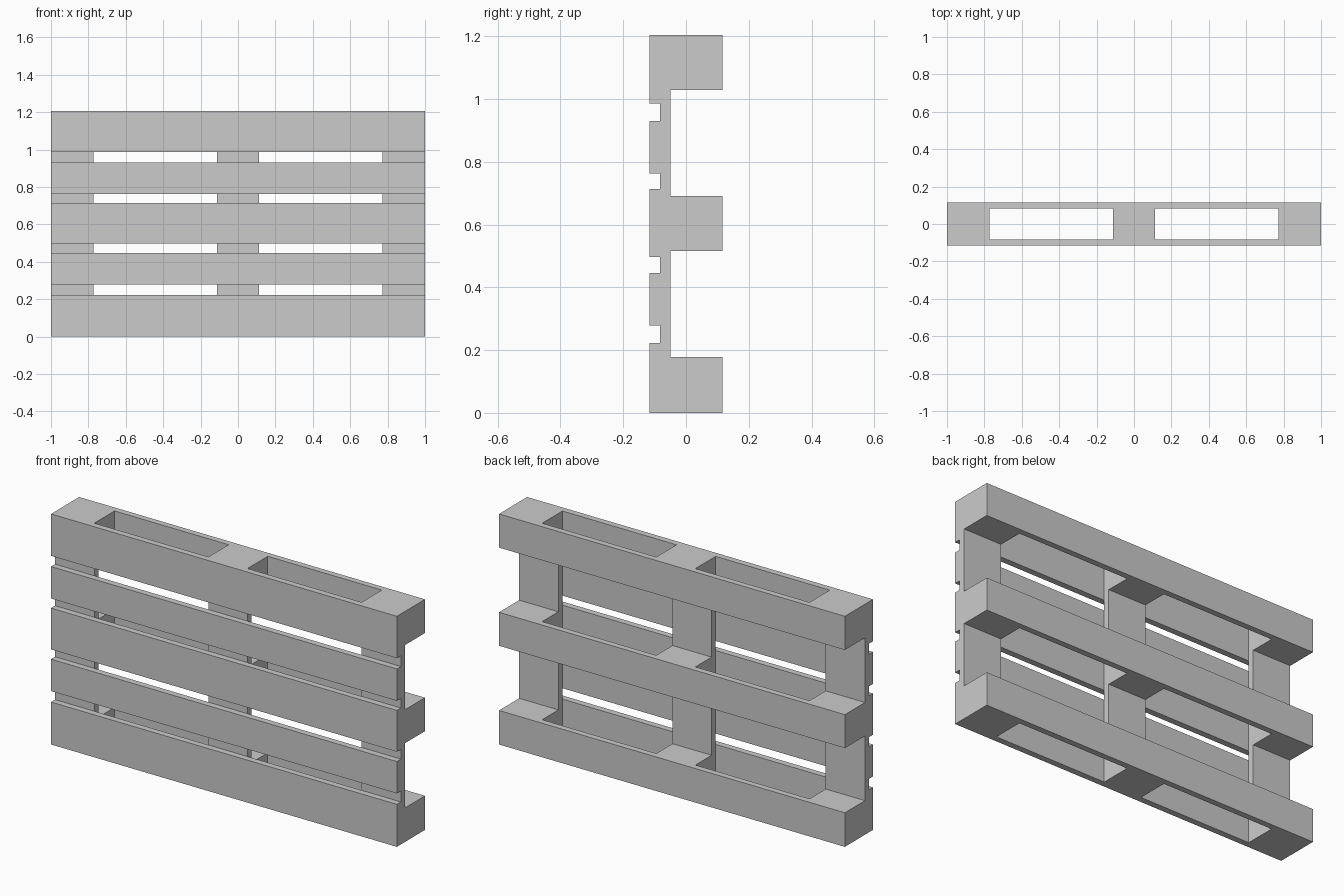
import bpy

if "Cube" in bpy.data.objects:
    bpy.data.objects.remove(bpy.data.objects["Cube"])


def box(name, x, y, z):
    """Add a box spanning the given (min, max) ranges."""
    bpy.ops.mesh.primitive_cube_add(
        size=1, location=[(a + b) / 2 for a, b in (x, y, z)])
    ob = bpy.context.object
    ob.name = name
    ob.scale = [b - a for a, b in (x, y, z)]
    bpy.ops.object.transform_apply(location=False, rotation=False, scale=True)
    return ob


FULL = (-1.0, 1.0)
COLUMNS = [(-1.0, -0.773), (-0.113, 0.113), (0.773, 1.0)]
ROWS = [(0.0, 0.178), (0.516, 0.691), (1.029, 1.205)]
DECK = [(0.0, 0.222), (0.279, 0.446), (0.497, 0.713), (0.763, 0.93), (0.986, 1.205)]

# Front deck boards
for i, z in enumerate(DECK):
    box(f"deck_board_{i + 1}", FULL, (-0.116, -0.083), z)

# Upright cross boards behind the deck
for i, x in enumerate(COLUMNS):
    box(f"cross_board_{i + 1}", x, (-0.083, -0.05), (0.0, 1.205))

# Spacer blocks and rear skid boards
for j, z in enumerate(ROWS):
    for i, x in enumerate(COLUMNS):
        box(f"block_{j + 1}_{i + 1}", x, (-0.05, 0.084), z)
    box(f"skid_board_{j + 1}", FULL, (0.084, 0.116), z)
